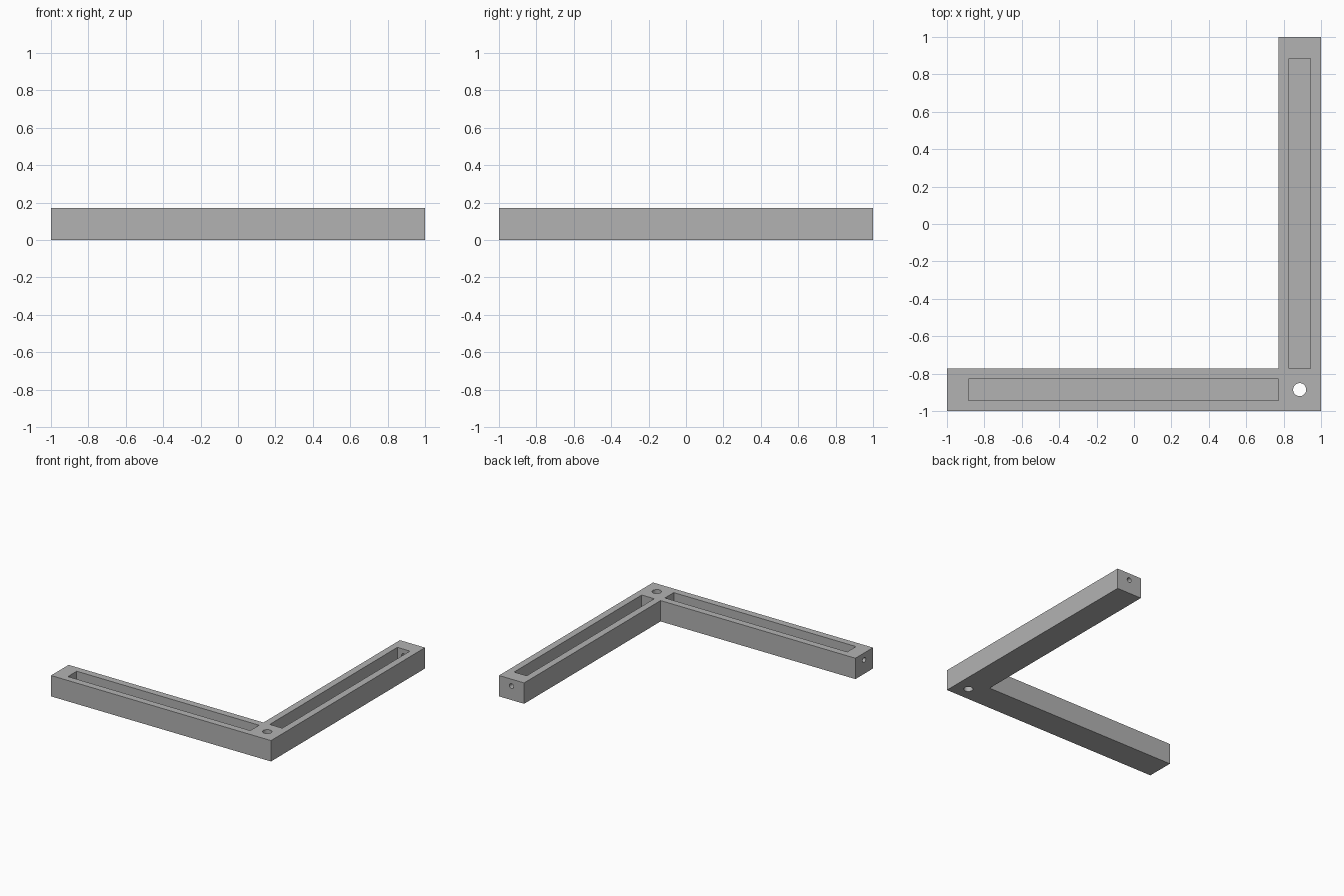
import bpy, bmesh, math
from mathutils import Vector

if "Cube" in bpy.data.objects:
    bpy.data.objects.remove(bpy.data.objects["Cube"])

U = 2 / 35                      # wall thickness; every size is a multiple of it
ARM, HEIGHT = 4 * U, 3 * U      # arm width and height
MID = 1 - ARM / 2               # centre line of each arm
HOLE_Z = 2 * U                  # mid-height of the pockets

grey = bpy.data.materials.new("plain grey")
grey.diffuse_color = (0.448, 0.448, 0.448, 1)
grey.use_nodes = True
grey.node_tree.nodes["Principled BSDF"].inputs["Base Color"].default_value = grey.diffuse_color


def new_object(name, bm):
    mesh = bpy.data.meshes.new(name)
    bmesh.ops.recalc_face_normals(bm, faces=bm.faces)
    bm.to_mesh(mesh)
    bm.free()
    mesh.materials.append(grey)
    obj = bpy.data.objects.new(name, mesh)
    bpy.context.collection.objects.link(obj)
    return obj


def box(name, lo, hi):
    bm = bmesh.new()
    bmesh.ops.create_cube(bm, size=1)
    for v in bm.verts:
        v.co = Vector([a + (c + 0.5) * (b - a) for a, b, c in zip(lo, hi, v.co)])
    return new_object(name, bm)


def rod(name, centre, axis, radius, length):
    bm = bmesh.new()
    bmesh.ops.create_cone(bm, cap_ends=True, segments=32, radius1=radius,
                          radius2=radius, depth=length)
    turn = Vector((0, 0, 1)).rotation_difference(Vector(axis))
    for v in bm.verts:
        v.co = turn @ v.co + Vector(centre)
    return new_object(name, bm)


# L-shaped body
bm = bmesh.new()
inner = 1 - ARM
outline = [(-1, -1), (1, -1), (1, 1), (inner, 1), (inner, -inner), (-1, -inner)]
face = bm.faces.new([bm.verts.new((x, y, 0)) for x, y in outline])
top = bmesh.ops.extrude_face_region(bm, geom=[face])["geom"]
bmesh.ops.translate(bm, vec=(0, 0, HEIGHT),
                    verts=[g for g in top if isinstance(g, bmesh.types.BMVert)])
frame = new_object("corner_frame", bm)

# Open-topped pockets, one in each arm
cutters = [
    box("pocket_x", (-1 + 2 * U, -1 + U, U), (inner, -inner - U, 0.3)),
    box("pocket_y", (inner + U, -inner, U), (1 - U, 1 - 2 * U, 0.3)),
    # Vertical hole through the corner
    rod("corner_hole", (MID, -MID, HEIGHT / 2), (0, 0, 1), 0.035, 0.5),
    # Holes through the arm ends into the pockets
    rod("end_hole_x", (-1, -MID, HOLE_Z), (1, 0, 0), 0.02, 0.3),
    rod("end_hole_y", (MID, 1, HOLE_Z), (0, 1, 0), 0.02, 0.3),
]
# Row of holes through the inner wall of one arm
for y in (-0.7, 0, 0.7):
    cutters.append(rod("side_hole", (inner, y, HOLE_Z), (1, 0, 0), 0.02, 0.16))

for c in cutters:
    c.hide_render = True
    mod = frame.modifiers.new(c.name, "BOOLEAN")
    mod.operation, mod.solver, mod.object = "DIFFERENCE", "EXACT", c

# Apply the cuts and drop the cutters
bpy.context.view_layer.update()
result = frame.evaluated_get(bpy.context.evaluated_depsgraph_get())
mesh = bpy.data.meshes.new_from_object(result)
frame.modifiers.clear()
frame.data = mesh
for c in cutters:
    bpy.data.objects.remove(c)

bpy.context.view_layer.objects.active = frame
frame.select_set(True)
bpy.ops.object.shade_smooth_by_angle(angle=math.radians(30))
